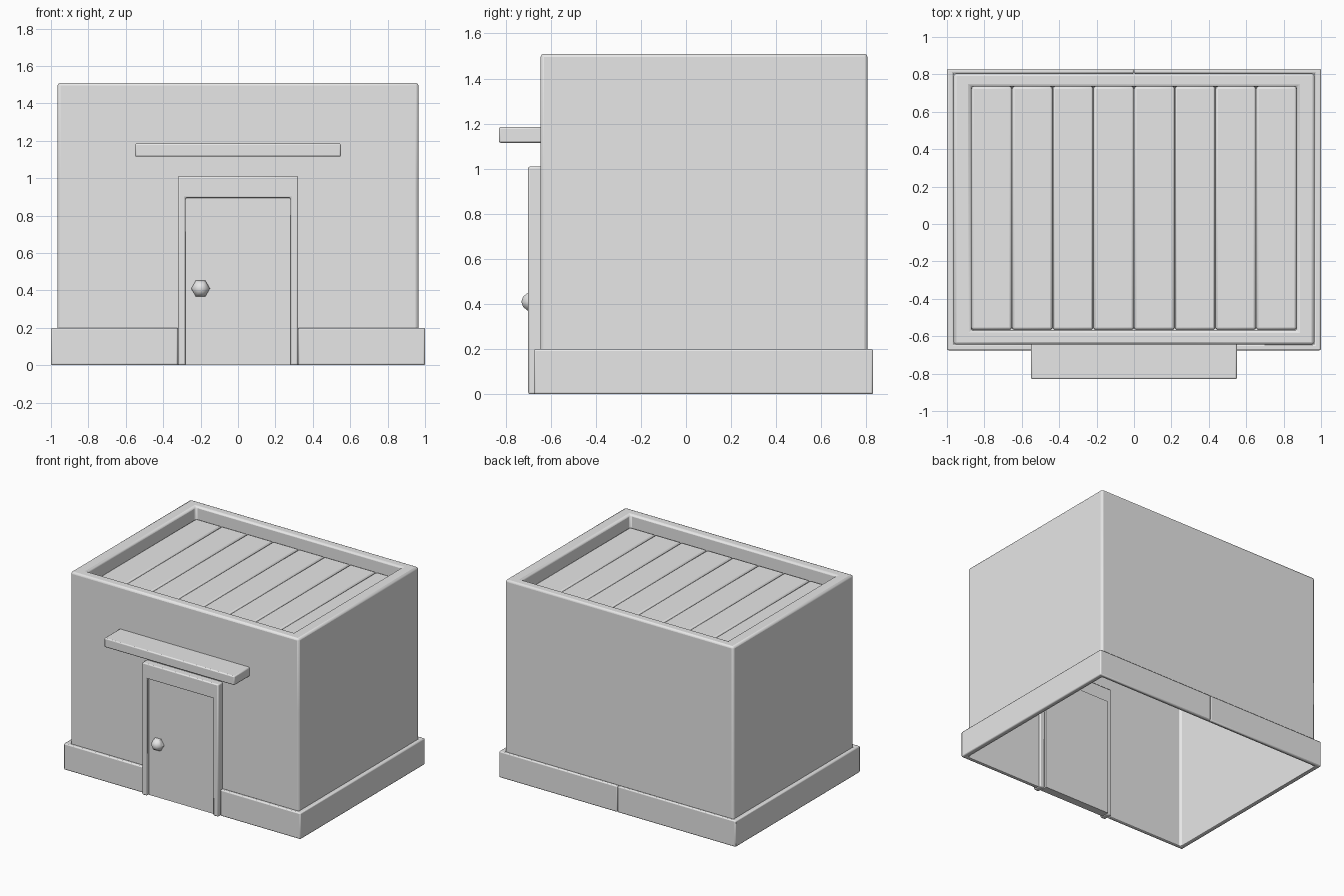
import bpy
import bmesh
import math
from mathutils import Matrix, Vector

if "Cube" in bpy.data.objects:
    bpy.data.objects.remove(bpy.data.objects["Cube"], do_unlink=True)

GREY = (0.8, 0.8, 0.8, 1.0)
grey = bpy.data.materials.new("plain_grey")
grey.use_nodes = True
grey.diffuse_color = GREY
grey.node_tree.nodes["Principled BSDF"].inputs["Base Color"].default_value = GREY

# Main dimensions
WALL_X, WALL_FRONT, WALL_BACK, WALL_TOP = 0.965, -0.645, 0.805, 1.51
WELL_X, WELL_FRONT, WELL_BACK, WELL_FLOOR = 0.87, -0.57, 0.735, 1.39
BASE_X, BASE_FRONT, BASE_BACK, BASE_TOP = 1.0, -0.675, 0.83, 0.2
FRAME_X, FRAME_TOP, DOOR_X, DOOR_TOP = 0.322, 1.01, 0.28, 0.895


def finish(bm, name, bevel=0.0, segments=2):
    """Turn a bmesh into a shaded, bevelled object."""
    bmesh.ops.recalc_face_normals(bm, faces=bm.faces)
    mesh = bpy.data.meshes.new(name)
    bm.to_mesh(mesh)
    bm.free()
    obj = bpy.data.objects.new(name, mesh)
    bpy.context.collection.objects.link(obj)
    mesh.materials.append(grey)
    if bevel:
        mod = obj.modifiers.new("soft_edges", "BEVEL")
        mod.width = bevel
        mod.segments = segments
        mod.limit_method = "ANGLE"
    bpy.ops.object.select_all(action="DESELECT")
    obj.select_set(True)
    bpy.context.view_layer.objects.active = obj
    bpy.ops.object.shade_smooth_by_angle(angle=math.radians(50))
    return obj


def box(name, low, high, bevel=0.008):
    """Box between two opposite corners."""
    low, high = Vector(low), Vector(high)
    bm = bmesh.new()
    matrix = Matrix.Translation((low + high) / 2) @ Matrix.Diagonal((*(high - low), 1))
    bmesh.ops.create_cube(bm, size=1, matrix=matrix)
    return finish(bm, name, bevel)


def extrude_outline(name, points, direction, bevel=0.008):
    """Solid made by pushing a flat outline along a direction."""
    bm = bmesh.new()
    face = bm.faces.new([bm.verts.new(p) for p in points])
    result = bmesh.ops.extrude_face_region(bm, geom=[face], use_keep_orig=True)
    moved = [v for v in result["geom"] if isinstance(v, bmesh.types.BMVert)]
    bmesh.ops.translate(bm, verts=moved, vec=direction)
    return finish(bm, name, bevel)


def ring(bm, half_x, front, back, z):
    """Four corners of a rectangle at one height."""
    return [bm.verts.new(p) for p in ((-half_x, front, z), (half_x, front, z),
                                      (half_x, back, z), (-half_x, back, z))]


# Hollow walls with a sunken roof, open underneath
bm = bmesh.new()
rings = [ring(bm, WALL_X, WALL_FRONT, WALL_BACK, 0),
         ring(bm, WALL_X, WALL_FRONT, WALL_BACK, WALL_TOP),
         ring(bm, WELL_X, WELL_FRONT, WELL_BACK, WALL_TOP),
         ring(bm, WELL_X, WELL_FRONT, WELL_BACK, WELL_FLOOR)]
for lower, upper in zip(rings, rings[1:]):
    for i in range(4):
        j = (i + 1) % 4
        bm.faces.new((lower[i], lower[j], upper[j], upper[i]))
bm.faces.new(rings[-1])


# Doorway cut from the front wall
def front_parts():
    faces = [f for f in bm.faces
             if all(abs(v.co.y - WALL_FRONT) < 0.001 for v in f.verts)]
    edges = {e for f in faces for e in f.edges}
    verts = {v for f in faces for v in f.verts}
    return faces, faces + list(edges) + list(verts)


HOLE_X, HOLE_TOP = 0.3, 0.95
for point, normal in (((-HOLE_X, 0, 0), (1, 0, 0)), ((HOLE_X, 0, 0), (1, 0, 0)),
                      ((0, 0, HOLE_TOP), (0, 0, 1))):
    bmesh.ops.bisect_plane(bm, geom=front_parts()[1], plane_co=point, plane_no=normal)
hole = [f for f in front_parts()[0]
        if abs(f.calc_center_median().x) < HOLE_X and f.calc_center_median().z < HOLE_TOP]
bmesh.ops.delete(bm, geom=hole, context="FACES")
finish(bm, "walls", 0.015)

# Base skirting in two halves that meet at the back and stop at the door
for side, label in ((1, "left"), (-1, "right")):
    outline = [(FRAME_X, BASE_FRONT), (BASE_X, BASE_FRONT), (BASE_X, BASE_BACK),
               (0, BASE_BACK), (0, WALL_BACK), (WALL_X, WALL_BACK),
               (WALL_X, WALL_FRONT), (FRAME_X, WALL_FRONT)]
    extrude_outline(label + "_base_skirting",
                    [(side * x, y, 0) for x, y in outline], (0, 0, BASE_TOP))

# Roof planks
COUNT = 8
step = 2 * WELL_X / COUNT
for i in range(COUNT):
    x = -WELL_X + i * step
    box(f"roof_plank_{i + 1}", (x + 0.001, WELL_FRONT + 0.005, WELL_FLOOR - 0.01),
        (x + step - 0.001, WELL_BACK, WELL_FLOOR + 0.025), 0.012)

# Door frame, door and knob
arch = [(-FRAME_X, 0), (-FRAME_X, FRAME_TOP), (FRAME_X, FRAME_TOP), (FRAME_X, 0),
        (DOOR_X, 0), (DOOR_X, DOOR_TOP), (-DOOR_X, DOOR_TOP), (-DOOR_X, 0)]
extrude_outline("door_frame", [(x, -0.70, z) for x, z in arch], (0, 0.07, 0))
box("door", (-DOOR_X, -0.675, 0), (DOOR_X, -0.615, DOOR_TOP), 0)

bm = bmesh.new()
turn = Matrix.Translation((-0.2, -0.68, 0.41)) @ Matrix.Rotation(math.pi / 2, 4, "X")
bmesh.ops.create_uvsphere(bm, u_segments=6, v_segments=6, radius=0.05,
                          matrix=turn @ Matrix.Rotation(math.pi / 6, 4, "Z"))
knob = finish(bm, "door_knob")
bpy.ops.object.shade_smooth()

# Canopy over the door
box("door_canopy", (-0.55, -0.83, 1.115), (0.55, WALL_FRONT + 0.01, 1.185))
